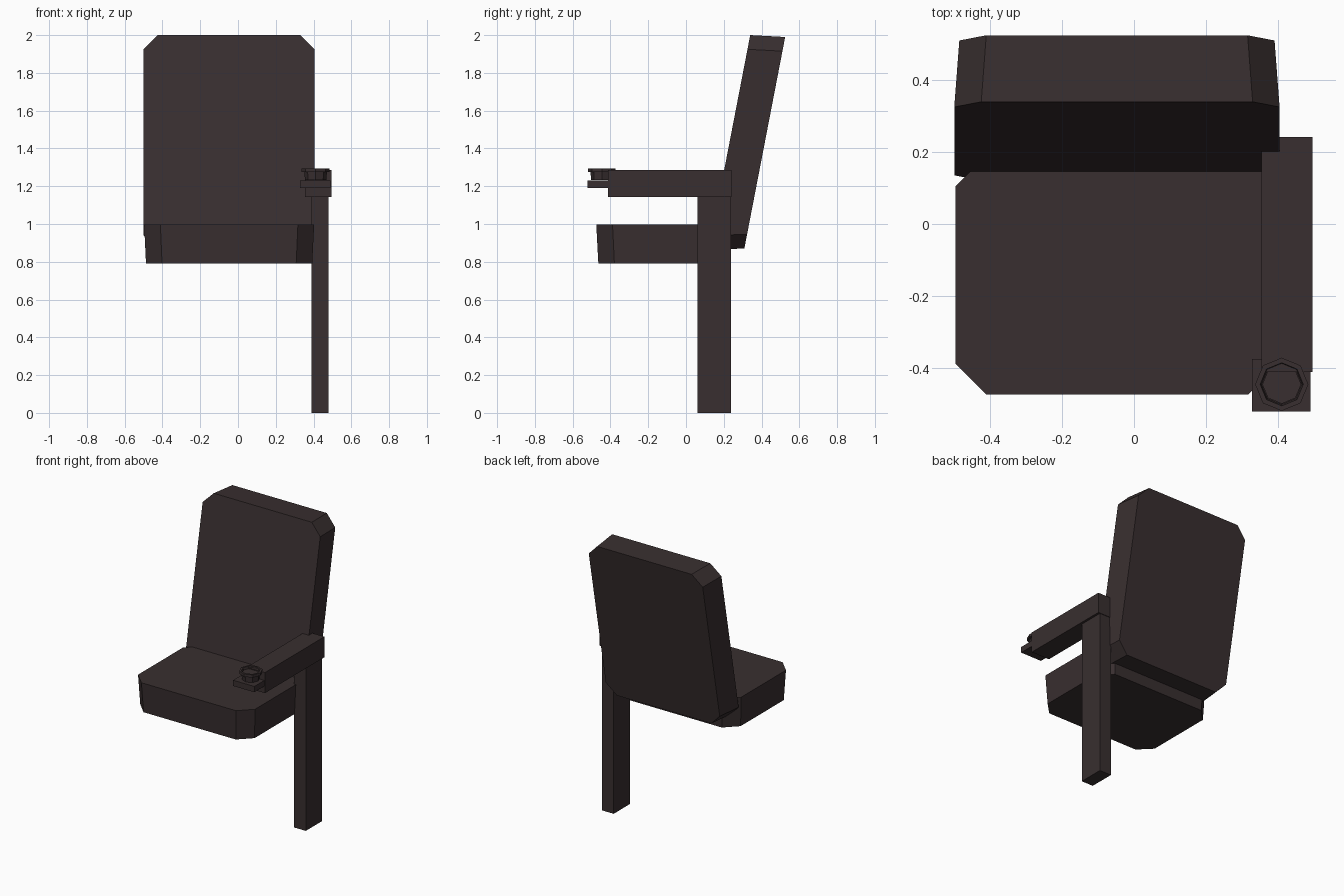
import bpy, bmesh, math

cube = bpy.data.objects.get("Cube")
if cube:
    bpy.data.objects.remove(cube, do_unlink=True)

brown = bpy.data.materials.new("dark_brown")
brown.use_nodes = True
color = (0.04, 0.028, 0.029, 1)
brown.diffuse_color = color
brown.node_tree.nodes["Principled BSDF"].inputs["Base Color"].default_value = color


def finish(name, bm):
    bmesh.ops.recalc_face_normals(bm, faces=bm.faces)
    mesh = bpy.data.meshes.new(name)
    bm.to_mesh(mesh)
    bm.free()
    mesh.materials.append(brown)
    obj = bpy.data.objects.new(name, mesh)
    bpy.context.collection.objects.link(obj)
    return obj


def loft(name, rings, caps=True, closed=False):
    """Skin matching rings of points into a solid."""
    bm = bmesh.new()
    loops = [[bm.verts.new(p) for p in ring] for ring in rings]
    pairs = list(zip(loops, loops[1:]))
    if closed:
        pairs.append((loops[-1], loops[0]))
    for a, b in pairs:
        for i in range(len(a)):
            j = (i + 1) % len(a)
            bm.faces.new((a[i], a[j], b[j], b[i]))
    if caps:
        bm.faces.new(loops[0])
        bm.faces.new(loops[-1])
    return finish(name, bm)


def box(name, x, y, z):
    return loft(name, [[(x[0], y[0], h), (x[1], y[0], h),
                        (x[1], y[1], h), (x[0], y[1], h)] for h in z])


def octagon(u0, u1, v0, v1, c):
    """Rectangle with its four corners cut off."""
    return [(u0 + c, v0), (u1 - c, v0), (u1, v0 + c), (u1, v1 - c),
            (u1 - c, v1), (u0 + c, v1), (u0, v1 - c), (u0, v0 + c)]


# Seat cushion, tapering slightly downward
seat_top = octagon(-0.497, 0.403, -0.475, 0.19, 0.086)
seat_low = octagon(-0.487, 0.393, -0.464, 0.18, 0.085)
loft("seat", [[(x, y, 0.79) for x, y in seat_low],
              [(x, y, 0.997) for x, y in seat_top]])

# Reclined backrest, tapering slightly toward the rear
lean = 0.193
front = [(x, 0.34 - (2 - z) * lean, z)
         for x, z in octagon(-0.5, 0.405, 0.865, 2, 0.075)]
rear = [(x, 0.525 - (1.99 - z) * lean, z)
        for x, z in octagon(-0.486, 0.391, 0.87, 1.99, 0.075)]
loft("backrest", [front, rear])

# Leg and armrest on the left side
box("leg", (0.39, 0.48), (0.06, 0.238), (0, 1.145))
box("armrest", (0.355, 0.496), (-0.412, 0.242), (1.143, 1.286))

# Cup holder: plate, open cup and rim
box("cup_holder_plate", (0.328, 0.491), (-0.522, -0.375), (1.19, 1.23))


def circle(r, z):
    return [(0.411 + r * math.sin(i * math.tau / 8),
             -0.446 + r * math.cos(i * math.tau / 8), z) for i in range(8)]


loft("cup", [circle(0.06, 1.275), circle(0.056, 1.232),
             circle(0.048, 1.236), circle(0.054, 1.28)])
bpy.data.objects["cup"].data.update()
loft("cup_rim", [circle(0.074, 1.275), circle(0.074, 1.294),
                 circle(0.06, 1.294), circle(0.056, 1.275)],
     caps=False, closed=True)
